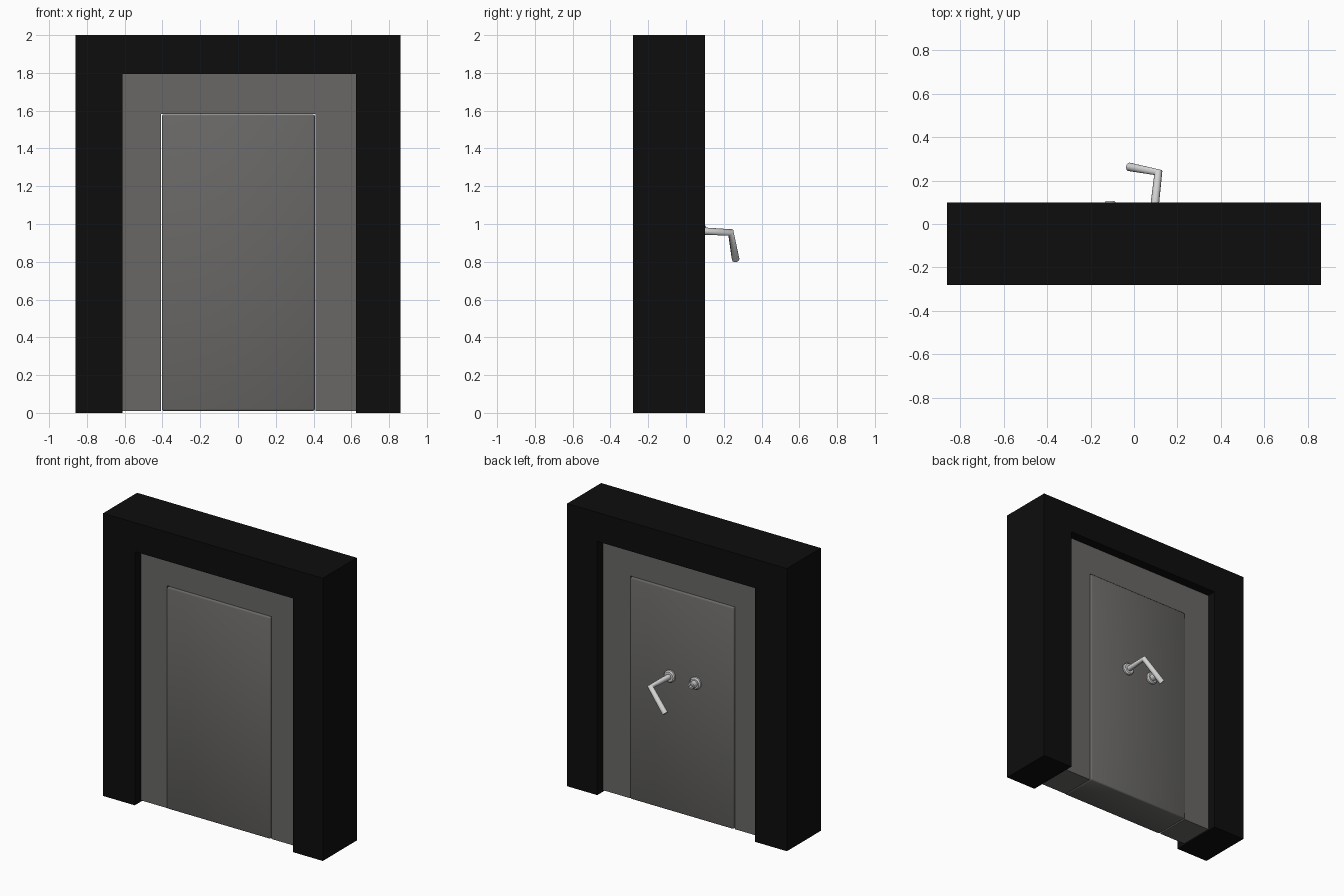
import bpy
import bmesh
from mathutils import Vector

cube = bpy.data.objects.get("Cube")
if cube:
    bpy.data.objects.remove(cube, do_unlink=True)


def material(name, rgb, rough=0.6, metal=0.0):
    m = bpy.data.materials.new(name)
    m.use_nodes = True
    m.diffuse_color = (*rgb, 1)
    shader = m.node_tree.nodes["Principled BSDF"]
    shader.inputs["Base Color"].default_value = (*rgb, 1)
    shader.inputs["Roughness"].default_value = rough
    return m


black = material("wall black", (0.004, 0.004, 0.004))
grey = material("door grey", (0.14, 0.137, 0.132))
steel = material("handle light grey", (0.65, 0.65, 0.65), 0.4)


def add_object(name, bm, mat, smooth=False):
    bmesh.ops.recalc_face_normals(bm, faces=bm.faces)
    for f in bm.faces:
        f.smooth = smooth
    mesh = bpy.data.meshes.new(name)
    bm.to_mesh(mesh)
    bm.free()
    mesh.materials.append(mat)
    obj = bpy.data.objects.new(name, mesh)
    bpy.context.collection.objects.link(obj)
    return obj


def portal(name, outer, inner, bottom, front, back, mat):
    """Upside-down U, each outline given as (x min, x max, top)."""
    (a, b, t), (c, d, u) = outer, inner
    outline = [(a, bottom), (c, bottom), (c, u), (d, u),
               (d, bottom), (b, bottom), (b, t), (a, t)]
    bm = bmesh.new()
    face = bm.faces.new([bm.verts.new((x, front, z)) for x, z in outline])
    ext = bmesh.ops.extrude_face_region(bm, geom=[face])
    moved = [v for v in ext["geom"] if isinstance(v, bmesh.types.BMVert)]
    bmesh.ops.translate(bm, verts=moved, vec=(0, back - front, 0))
    return add_object(name, bm, mat)


def box(name, lo, hi, mat, bevel):
    lo, hi = Vector(lo), Vector(hi)
    bm = bmesh.new()
    bmesh.ops.create_cube(bm, size=1)
    bmesh.ops.scale(bm, vec=hi - lo, verts=bm.verts)
    bmesh.ops.translate(bm, vec=(lo + hi) / 2, verts=bm.verts)
    bmesh.ops.bevel(bm, geom=bm.edges[:], offset=bevel, segments=2,
                    profile=0.5, affect="EDGES")
    return add_object(name, bm, mat, smooth=True)


def sweep(name, points, radius, mat):
    """Round bar with a mitred corner along the points."""
    curve = bpy.data.curves.new(name, "CURVE")
    curve.dimensions = "3D"
    curve.bevel_depth = radius
    curve.bevel_resolution = 4
    curve.use_fill_caps = True
    spline = curve.splines.new("POLY")
    spline.points.add(len(points) - 1)
    for p, co in zip(spline.points, points):
        p.co = (*co, 1)
    spline.use_smooth = True
    curve.materials.append(mat)
    obj = bpy.data.objects.new(name, curve)
    bpy.context.collection.objects.link(obj)
    return obj


def turned(name, x, z, profile, mat):
    """Lathe a (radius, y) profile around an axis along y."""
    bm = bmesh.new()
    verts = [bm.verts.new((x + r, y, z)) for r, y in profile]
    edges = [bm.edges.new(pair) for pair in zip(verts, verts[1:])]
    bmesh.ops.spin(bm, geom=verts + edges, cent=(x, 0, z), axis=(0, 1, 0),
                   angle=6.2831853, steps=24, use_duplicate=False)
    bmesh.ops.remove_doubles(bm, verts=bm.verts, dist=0.0002)
    obj = add_object(name, bm, mat)
    bpy.ops.object.select_all(action="DESELECT")
    obj.select_set(True)
    bpy.context.view_layer.objects.active = obj
    bpy.ops.object.shade_smooth_by_angle(angle=0.6)
    return obj


# Thick surround and the grey casing set back inside it
portal("wall_surround", (-0.86, 0.86, 2.0), (-0.612, 0.625, 1.795),
       0, -0.28, 0.1, black)
portal("door_casing", (-0.612, 0.625, 1.795), (-0.407, 0.411, 1.583),
       0.01, -0.213, 0.035, grey)

# Door leaf, standing slightly proud of the casing on both sides
box("door_leaf", (-0.403, -0.223, 0.01), (0.407, 0.045, 1.58), grey, 0.01)

# Lever handle, its rose and the lock, on the back
sweep("lever_handle", [(0.09, 0.04, 0.965), (0.112, 0.237, 0.955),
                       (-0.022, 0.263, 0.812)], 0.02, steel)
turned("handle_rose", 0.092, 0.965,
       [(0, 0.04), (0.042, 0.04), (0.042, 0.056), (0.034, 0.064), (0, 0.064)], steel)
turned("lock_rose", -0.11, 0.97,
       [(0, 0.04), (0.042, 0.04), (0.042, 0.056), (0.034, 0.064), (0, 0.064)], steel)
turned("lock_cylinder", -0.11, 0.97,
       [(0, 0.05), (0.024, 0.05), (0.024, 0.1), (0.02, 0.105),
        (0.01, 0.105), (0.01, 0.09), (0, 0.09)], steel)
